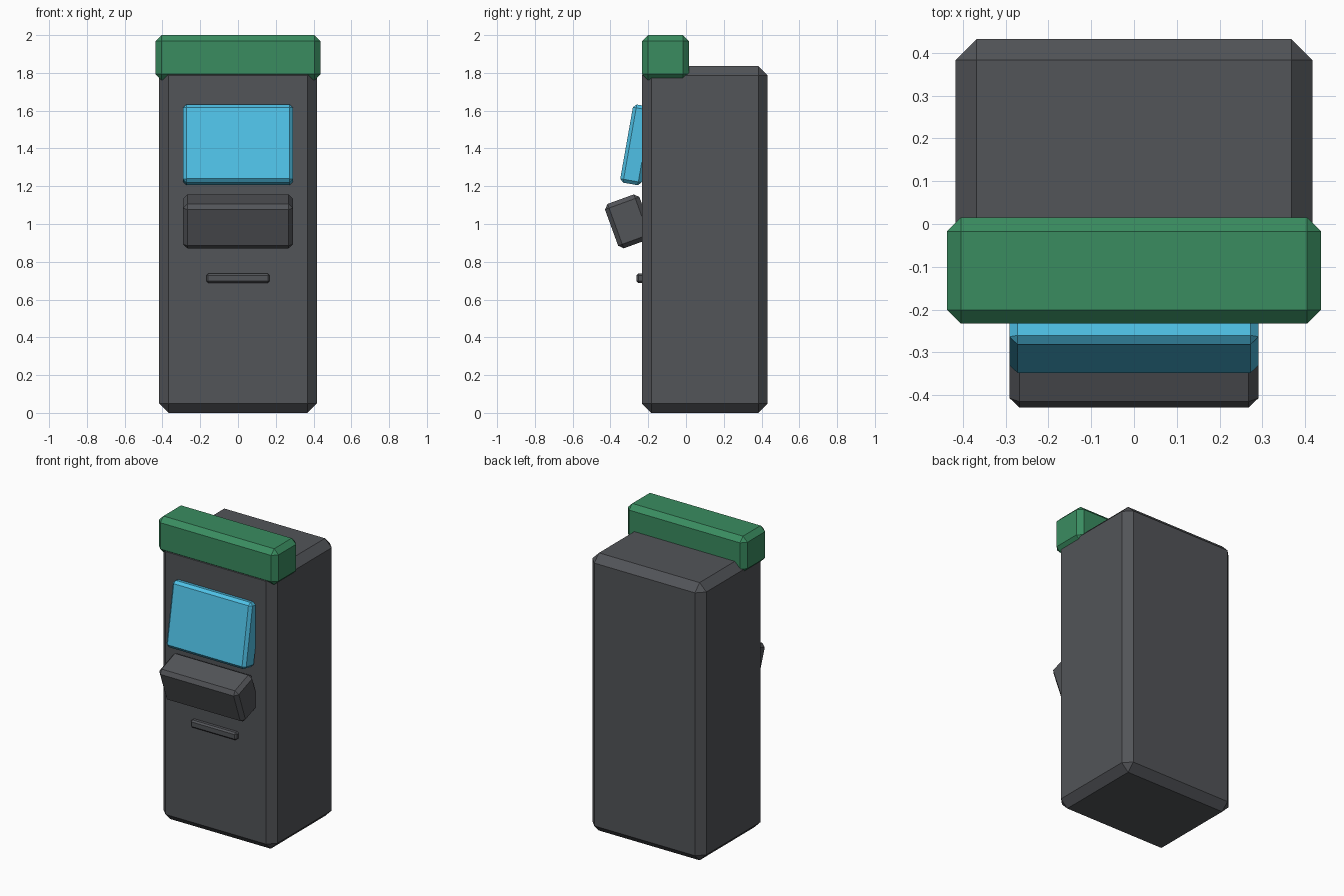
import bpy
import math

default = bpy.data.objects.get("Cube")
if default:
    bpy.data.objects.remove(default, do_unlink=True)


def make_material(name, rgb):
    mat = bpy.data.materials.new(name)
    mat.use_nodes = True
    color = (*rgb, 1.0)
    mat.diffuse_color = color
    mat.node_tree.nodes["Principled BSDF"].inputs["Base Color"].default_value = color
    return mat


def chamfered_box(name, size, center, chamfer, mat, tilt=0.0):
    """Flat-shaded box with single-segment chamfers, tilted about x."""
    bpy.ops.mesh.primitive_cube_add(size=1, location=center)
    obj = bpy.context.object
    obj.name = name
    obj.scale = size
    bpy.ops.object.transform_apply(location=False, rotation=False, scale=True)
    obj.rotation_euler.x = math.radians(tilt)
    bevel = obj.modifiers.new("Chamfer", "BEVEL")
    bevel.width = chamfer
    bevel.segments = 1
    bevel.limit_method = 'NONE'
    obj.data.materials.append(mat)
    return obj


charcoal = make_material("charcoal", (0.085, 0.089, 0.098))
green = make_material("green", (0.042, 0.265, 0.118))
sky_blue = make_material("sky blue", (0.078, 0.53, 0.79))

# Cabinet
chamfered_box("cabinet", (0.834, 0.665, 1.836), (0, 0.1, 0.918), 0.049, charcoal)

# Header sign overhanging the front top edge
chamfered_box("header_sign", (0.874, 0.248, 0.238), (0, -0.109, 1.881), 0.032, green)

# Screen leaning back
chamfered_box("screen", (0.582, 0.115, 0.42), (0, -0.258, 1.419), 0.018, sky_blue, tilt=-10)

# Keypad housing tipped forward
chamfered_box("keypad_housing", (0.582, 0.194, 0.25), (0, -0.303, 1.014), 0.023, charcoal, tilt=20)

# Dispensing slot
chamfered_box("dispensing_slot", (0.336, 0.05, 0.05), (0, -0.237, 0.713), 0.01, charcoal)
